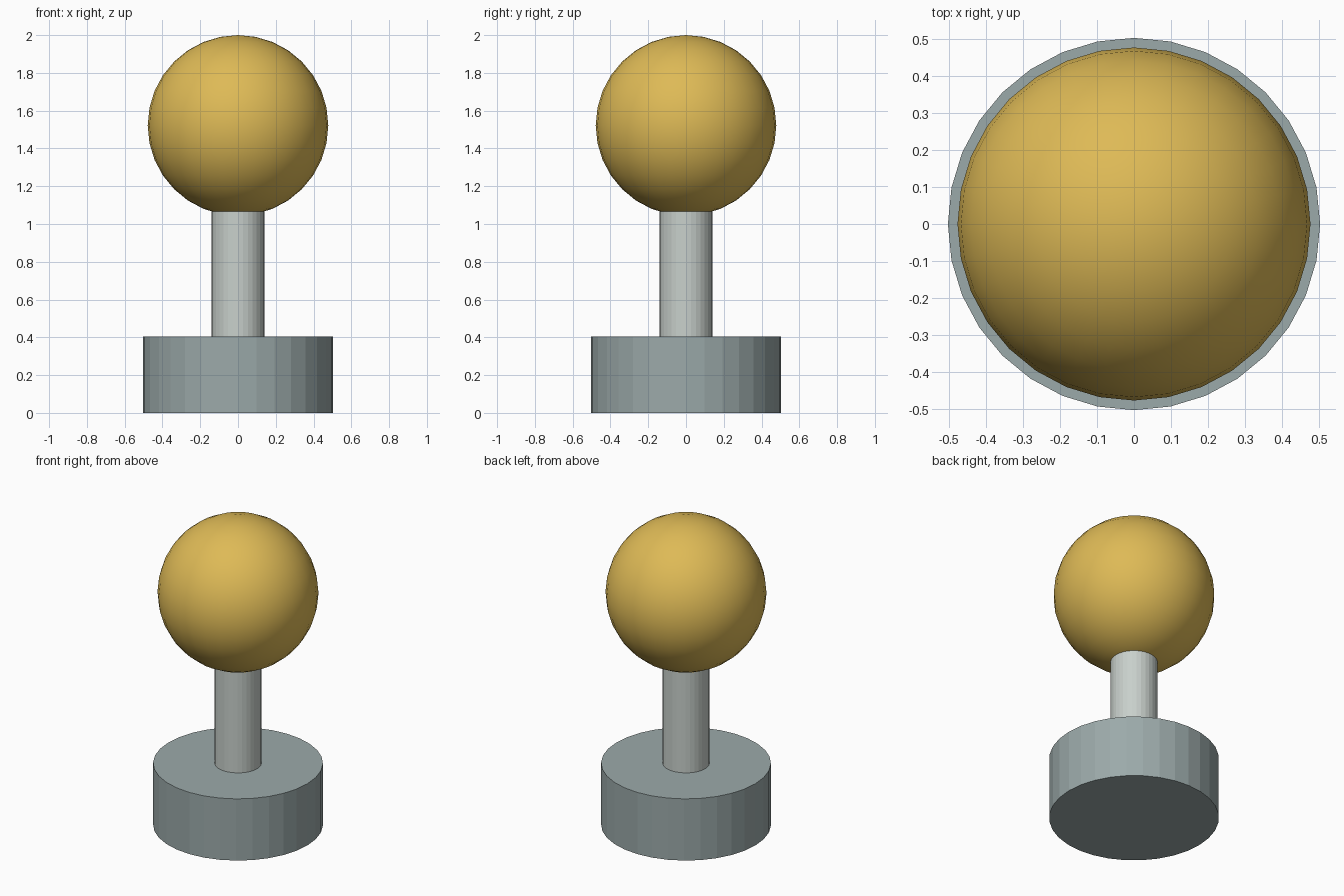
import bpy

if "Cube" in bpy.data.objects:
    bpy.data.objects.remove(bpy.data.objects["Cube"])


def material(name, rgb):
    m = bpy.data.materials.new(name)
    m.diffuse_color = (*rgb, 1.0)
    m.use_nodes = True
    m.node_tree.nodes["Principled BSDF"].inputs["Base Color"].default_value = m.diffuse_color
    return m


def cylinder(name, radius, z0, z1, mat):
    bpy.ops.mesh.primitive_cylinder_add(vertices=32, radius=radius, depth=z1 - z0,
                                        location=(0, 0, (z0 + z1) / 2))
    ob = bpy.context.object
    ob.name = name
    ob.data.materials.append(mat)
    return ob


slate = material("slate grey", (0.33, 0.40, 0.40))
silver = material("pale silver", (0.58, 0.63, 0.60))
gold = material("gold", (0.73, 0.49, 0.093))

# Wide faceted base and slim post, which runs a little way into the ball
cylinder("base", 0.504, 0.0, 0.404, slate)
cylinder("post", 0.139, 0.404, 1.08, silver)

# Smooth ball on top
bpy.ops.mesh.primitive_uv_sphere_add(segments=32, ring_count=16, radius=0.478,
                                     location=(0, 0, 1.522))
ball = bpy.context.object
ball.name = "ball"
ball.data.materials.append(gold)
bpy.ops.object.shade_smooth()
